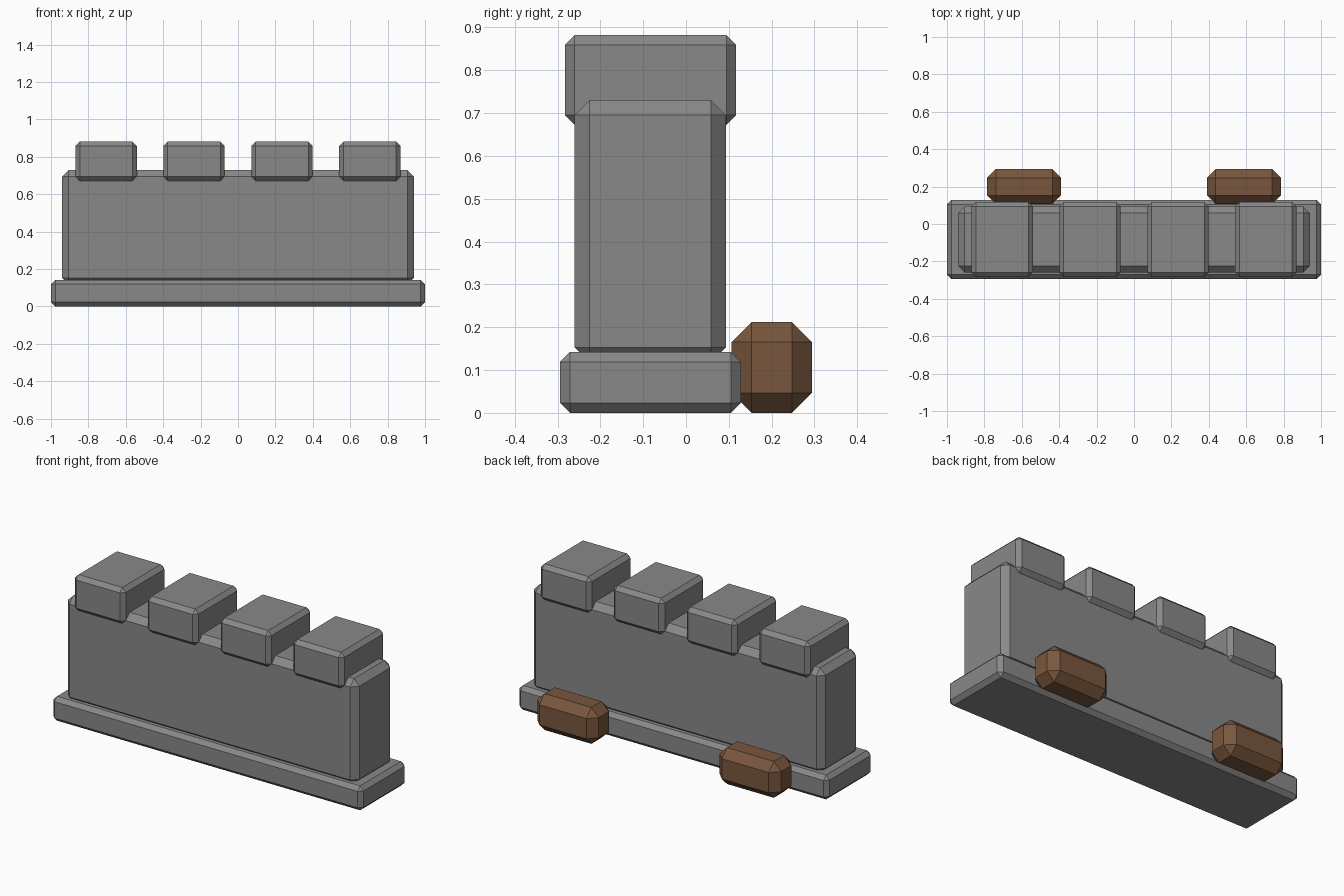
import bpy

if "Cube" in bpy.data.objects:
    bpy.data.objects.remove(bpy.data.objects["Cube"])


def material(name, rgb):
    m = bpy.data.materials.new(name)
    m.diffuse_color = (*rgb, 1.0)
    m.use_nodes = True
    m.node_tree.nodes["Principled BSDF"].inputs["Base Color"].default_value = m.diffuse_color
    return m


stone = material("stone grey", (0.25, 0.25, 0.25))
wood = material("wood brown", (0.19, 0.094, 0.047))


def block(name, x, y, z, chamfer, mat):
    """Chamfered box from (min, max) ranges on each axis."""
    ranges = (x, y, z)
    bpy.ops.mesh.primitive_cube_add(size=1, location=[(a + b) / 2 for a, b in ranges])
    ob = bpy.context.object
    ob.name = name
    ob.scale = [b - a for a, b in ranges]
    bpy.ops.object.transform_apply(location=False, rotation=False, scale=True)
    bev = ob.modifiers.new("chamfer", "BEVEL")
    bev.width = chamfer
    bev.segments = 1
    ob.data.materials.append(mat)
    return ob


# Plinth and wall body
block("plinth", (-1, 1), (-0.294, 0.128), (0, 0.142), 0.023, stone)
block("wall", (-0.94, 0.94), (-0.26, 0.093), (0.118, 0.73), 0.035, stone)

# Row of four battlements
for i in range(4):
    cx = -0.705 + 0.47 * i
    block(f"battlement_{i + 1}", (cx - 0.164, cx + 0.164), (-0.283, 0.117),
          (0.672, 0.882), 0.023, stone)

# Pair of wooden supports behind the wall
for side, cx in (("left", -0.588), ("right", 0.588)):
    block(f"support_{side}", (cx - 0.198, cx + 0.198), (0.106, 0.294),
          (0, 0.212), 0.047, wood)
